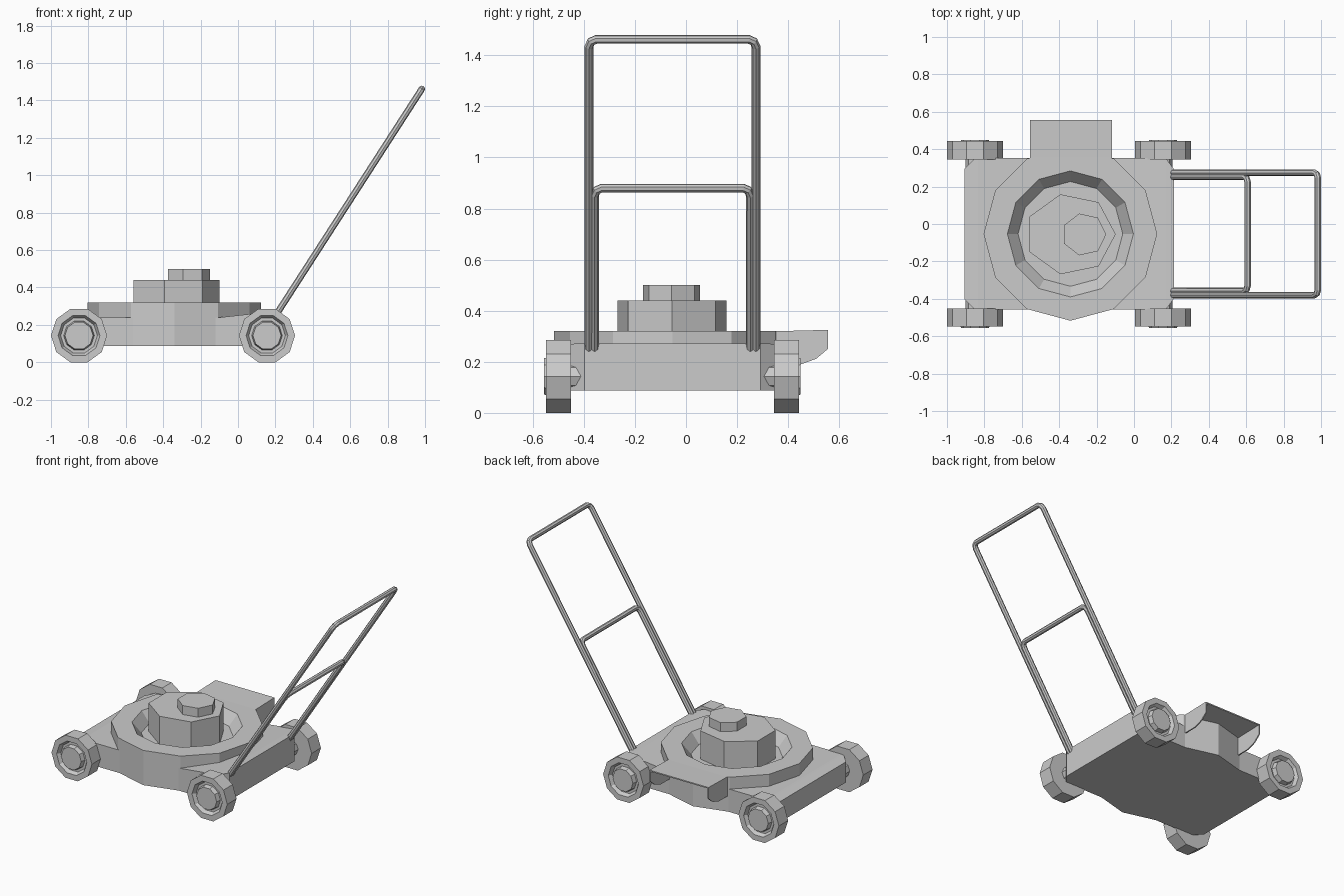
import bpy, bmesh
from math import sin, cos, pi

if "Cube" in bpy.data.objects:
    bpy.data.objects.remove(bpy.data.objects["Cube"])

CY = -0.053          # symmetry plane of the mower
CX = -0.34           # motor axis


def make(name, verts, faces):
    me = bpy.data.meshes.new(name)
    bm = bmesh.new()
    vs = [bm.verts.new(v) for v in verts]
    for f in faces:
        bm.faces.new([vs[i] for i in f])
    bmesh.ops.remove_doubles(bm, verts=bm.verts, dist=1e-5)
    bmesh.ops.recalc_face_normals(bm, faces=bm.faces)
    bm.to_mesh(me)
    bm.free()
    ob = bpy.data.objects.new(name, me)
    bpy.context.collection.objects.link(ob)
    return ob


def loft(name, rings):
    """Skin a list of equal-length closed rings and cap both ends."""
    n = len(rings[0])
    verts = [v for r in rings for v in r]
    faces = [[k * n + i, k * n + (i + 1) % n, (k + 1) * n + (i + 1) % n, (k + 1) * n + i]
             for k in range(len(rings) - 1) for i in range(n)]
    faces += [list(range(n)), list(range(len(verts) - n, len(verts)))]
    return make(name, verts, faces)


def lathe_z(name, x, y, n, profile, sy=1.0):
    return loft(name, [[(x + r * cos(2 * pi * i / n), y + sy * r * sin(2 * pi * i / n), z)
                        for i in range(n)] for r, z in profile])


# Deck: cross-sections (x, half width, top height) along its length
sections = [(-0.905, 0.35, 0.225), (-0.85, 0.405, 0.238), (-0.835, 0.405, 0.24),
            (-0.10, 0.405, 0.24), (0.17, 0.405, 0.27), (0.215, 0.345, 0.272)]
loft("deck", [[(x, CY - w, 0.087), (x, CY + w, 0.087), (x, CY + w, z), (x, CY - w, z)]
              for x, w, z in sections])

# Round blade housing with a sunken well
lathe_z("blade_housing", CX, CY, 12, [(0.464, 0.087), (0.464, 0.32), (0.337, 0.32),
                                      (0.28, 0.25)])

# Motor and its cap
lathe_z("motor", CX, CY - 0.002, 7, [(0.242, 0.24), (0.242, 0.44)], 0.905)
lathe_z("motor_cap", -0.267, CY - 0.003, 7, [(0.118, 0.43), (0.118, 0.50)], 0.97)

# Wheels: tyre, recessed rim, raised hub
wheel_profile = [(0.15, 0.398), (0.15, 0.496), (0.112, 0.496), (0.098, 0.472),
                 (0.082, 0.472), (0.075, 0.502)]
for end, wx in (("front", -0.85), ("rear", 0.155)):
    for side, s in (("left", -1), ("right", 1)):
        loft(f"{end}_{side}_wheel",
             [[(wx + r * cos(2 * pi * i / 10), CY + s * d, 0.143 + r * sin(2 * pi * i / 10))
               for i in range(10)] for r, d in wheel_profile])
        # Axle stub joining wheel to deck
        loft(f"{end}_{side}_axle",
             [[(wx + 0.05 * cos(2 * pi * i / 8), CY + s * d, 0.143 + 0.05 * sin(2 * pi * i / 8))
               for i in range(8)] for d in (0.33, 0.41)])

# Discharge chute: top plate and two side walls, open below and at the end
X0, X1, T = -0.555, -0.118, 0.008
side_wall = [(0.30, 0.318), (0.555, 0.323), (0.555, 0.25), (0.51, 0.212),
             (0.45, 0.19), (0.34, 0.19)]
for name, x in (("chute_front_wall", X0), ("chute_rear_wall", X1 - T)):
    loft(name, [[(x + dx, y, z) for y, z in side_wall] for dx in (0, T)])
loft("chute_top", [[(x, 0.28, 0.318), (x, 0.555, 0.325), (x, 0.555, 0.317), (x, 0.28, 0.31)]
                   for x in (X0, X1)])


# Handle: sloping U-shaped tubes
def u_tube(name, half, top_z):
    def at(y, z):
        return (0.198 + (z - 0.245) / 1.55, CY + y, z)
    c = 0.028
    half_path = [(half, 0.245), (half, top_z - c), (half - c * 0.3, top_z - c * 0.3),
                 (half - c, top_z)]
    pts = [at(-y, z) for y, z in half_path] + [at(y, z) for y, z in reversed(half_path)]
    cu = bpy.data.curves.new(name, "CURVE")
    cu.dimensions = "3D"
    cu.bevel_depth = 0.0175
    cu.bevel_resolution = 2
    cu.use_fill_caps = True
    sp = cu.splines.new("POLY")
    sp.points.add(len(pts) - 1)
    for p, co in zip(sp.points, pts):
        p.co = (*co, 1)
    ob = bpy.data.objects.new(name, cu)
    bpy.context.collection.objects.link(ob)
    sp.use_smooth = False


u_tube("upper_handle", 0.327, 1.462)
u_tube("lower_handle", 0.305, 0.880)
